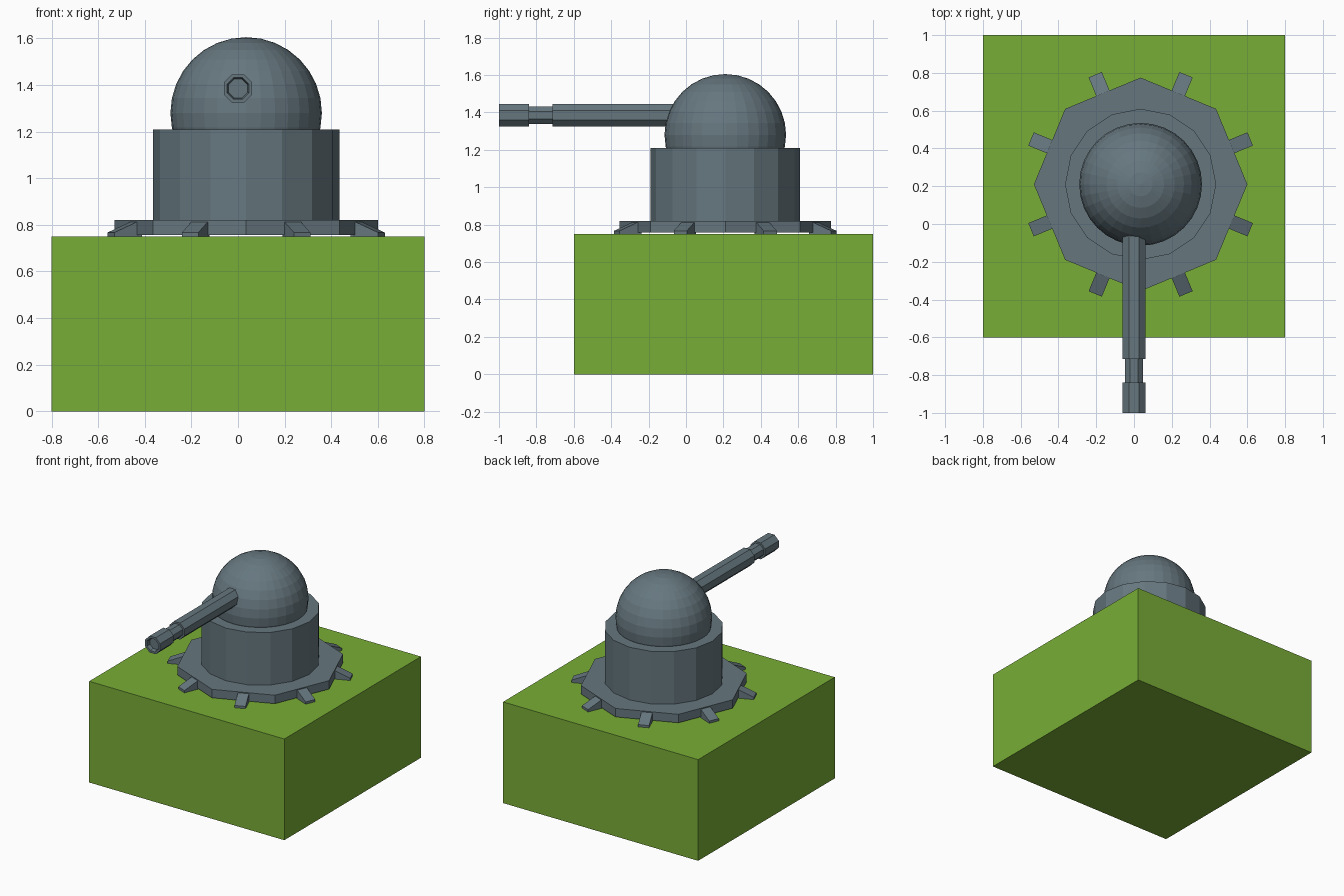
import bpy, bmesh, math
from mathutils import Matrix, Vector

if "Cube" in bpy.data.objects:
    bpy.data.objects.remove(bpy.data.objects["Cube"])

CX, CY = 0.035, 0.21          # turret axis


def material(name, rgb):
    m = bpy.data.materials.new(name)
    m.diffuse_color = (*rgb, 1)
    m.use_nodes = True
    m.node_tree.nodes["Principled BSDF"].inputs["Base Color"].default_value = m.diffuse_color
    return m


GREEN = material("grass green", (0.19, 0.42, 0.037))
GREY = material("gun metal grey", (0.133, 0.185, 0.213))


def finish(bm, name, mat):
    bmesh.ops.recalc_face_normals(bm, faces=bm.faces)
    me = bpy.data.meshes.new(name)
    bm.to_mesh(me)
    bm.free()
    me.materials.append(mat)
    ob = bpy.data.objects.new(name, me)
    bpy.context.collection.objects.link(ob)
    return ob


def prism(name, sides, radius, z0, z1):
    """Upright prism on the turret axis, with a corner on +x."""
    bm = bmesh.new()
    ring = [Vector((CX + radius * math.cos(2 * math.pi * i / sides),
                    CY + radius * math.sin(2 * math.pi * i / sides), z0)) for i in range(sides)]
    base = bm.faces.new([bm.verts.new(p) for p in ring])
    top = bmesh.ops.extrude_face_region(bm, geom=[base], use_keep_orig=True)
    bmesh.ops.translate(bm, vec=(0, 0, z1 - z0),
                        verts=[v for v in top["geom"] if isinstance(v, bmesh.types.BMVert)])
    return finish(bm, name, GREY)


# Ground block
bm = bmesh.new()
bmesh.ops.create_cube(bm, size=1, matrix=Matrix.Translation((0, 0.2, 0.375)) @ Matrix.Diagonal((1.6, 1.6, 0.75, 1)))
finish(bm, "ground_block", GREEN)

# Base plate and turret drum
prism("base_plate", 8, 0.565, 0.757, 0.82)
prism("turret_drum", 16, 0.4, 0.81, 1.21)

# Domed head
bm = bmesh.new()
bmesh.ops.create_uvsphere(bm, u_segments=32, v_segments=16, radius=0.325,
                          matrix=Matrix.Translation((CX, CY, 1.28)))
finish(bm, "dome", GREY)

# Sloping feet, one on each side of the plate
for k in range(8):
    bm = bmesh.new()
    profile = [(0.50, 0.75), (0.628, 0.75), (0.628, 0.767), (0.51, 0.818), (0.50, 0.818)]
    turn = Matrix.Translation((CX, CY, 0)) @ Matrix.Rotation(math.radians(22.5 + 45 * k), 4, 'Z')
    a, b = [[bm.verts.new(turn @ Vector((r, w, z))) for r, z in profile] for w in (-0.038, 0.038)]
    bm.faces.new(a)
    bm.faces.new(b)
    for i in range(len(profile)):
        j = (i + 1) % len(profile)
        bm.faces.new((a[i], a[j], b[j], b[i]))
    finish(bm, f"foot_{k + 1}", GREY)

# Gun barrel: lathed octagonal profile (radius, y) with hollow muzzle
profile = [(0.066, 0.0), (0.066, -0.715), (0.052, -0.715), (0.052, -0.84),
           (0.066, -0.84), (0.066, -1.0), (0.05, -1.0), (0.044, -0.97)]
bm = bmesh.new()
rings = []
for r, y in profile:
    rings.append([bm.verts.new((r * math.cos(math.radians(22.5 + 45 * i)), y,
                                1.385 + r * math.sin(math.radians(22.5 + 45 * i)))) for i in range(8)])
for a, b in zip(rings, rings[1:]):
    for i in range(8):
        j = (i + 1) % 8
        bm.faces.new((a[i], a[j], b[j], b[i]))
bm.faces.new(rings[0])
bm.faces.new(rings[-1])
finish(bm, "gun_barrel", GREY)
